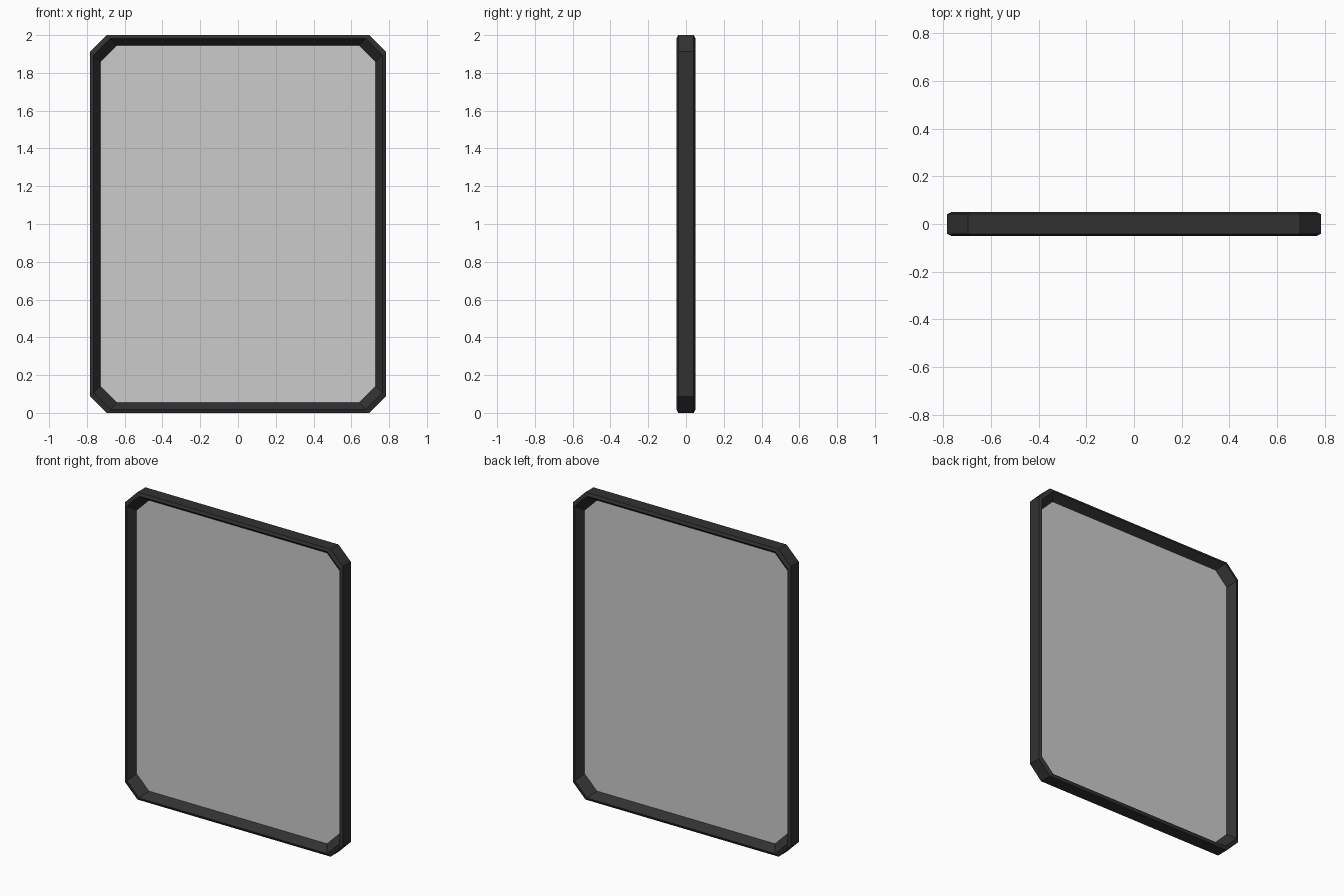
import bpy, bmesh

if "Cube" in bpy.data.objects:
    bpy.data.objects.remove(bpy.data.objects["Cube"])

W, H, CUT = 0.783, 1.0, 0.088   # half width, half height, corner cut


def material(name, color):
    m = bpy.data.materials.new(name)
    m.diffuse_color = color
    m.use_nodes = True
    m.node_tree.nodes["Principled BSDF"].inputs["Base Color"].default_value = m.diffuse_color
    return m


def octagon(inset, y):
    """Rectangle outline with cut corners, shrunk by inset, at depth y."""
    w, h = W - inset, H - inset
    pts = []
    for sx, sz in ((1, 1), (-1, 1), (-1, -1), (1, -1)):
        a = (sx * w, y, H + sz * (h - CUT))
        b = (sx * (w - CUT), y, H + sz * h)
        pts += [a, b] if sx * sz > 0 else [b, a]
    return pts


def build(name, rings, mat):
    """Bridge rings into a closed tube, or fill one ring as a sheet."""
    bm = bmesh.new()
    loops = [[bm.verts.new(p) for p in r] for r in rings]
    if len(loops) == 1:
        bm.faces.new(loops[0])
    else:
        for k, a in enumerate(loops):
            b = loops[(k + 1) % len(loops)]
            for i in range(8):
                j = (i + 1) % 8
                bm.faces.new((a[i], a[j], b[j], b[i]))
    bmesh.ops.recalc_face_normals(bm, faces=bm.faces)
    me = bpy.data.meshes.new(name)
    bm.to_mesh(me)
    bm.free()
    me.materials.append(mat)
    ob = bpy.data.objects.new(name, me)
    bpy.context.collection.objects.link(ob)
    return ob


# Frame: bevelled outer edge, ridge, then slopes meeting at the pane
profile = [(0, -0.041), (0.018, -0.05), (0.054, 0), (0.018, 0.05), (0, 0.041)]
build("frame", [octagon(i, y) for i, y in profile],
      material("dark_frame", (0.031, 0.031, 0.031, 1)))

# Pale grey pane in the middle of the frame
build("glass_pane", [octagon(0.054, 0)],
      material("grey_glass", (0.55, 0.55, 0.55, 1)))
